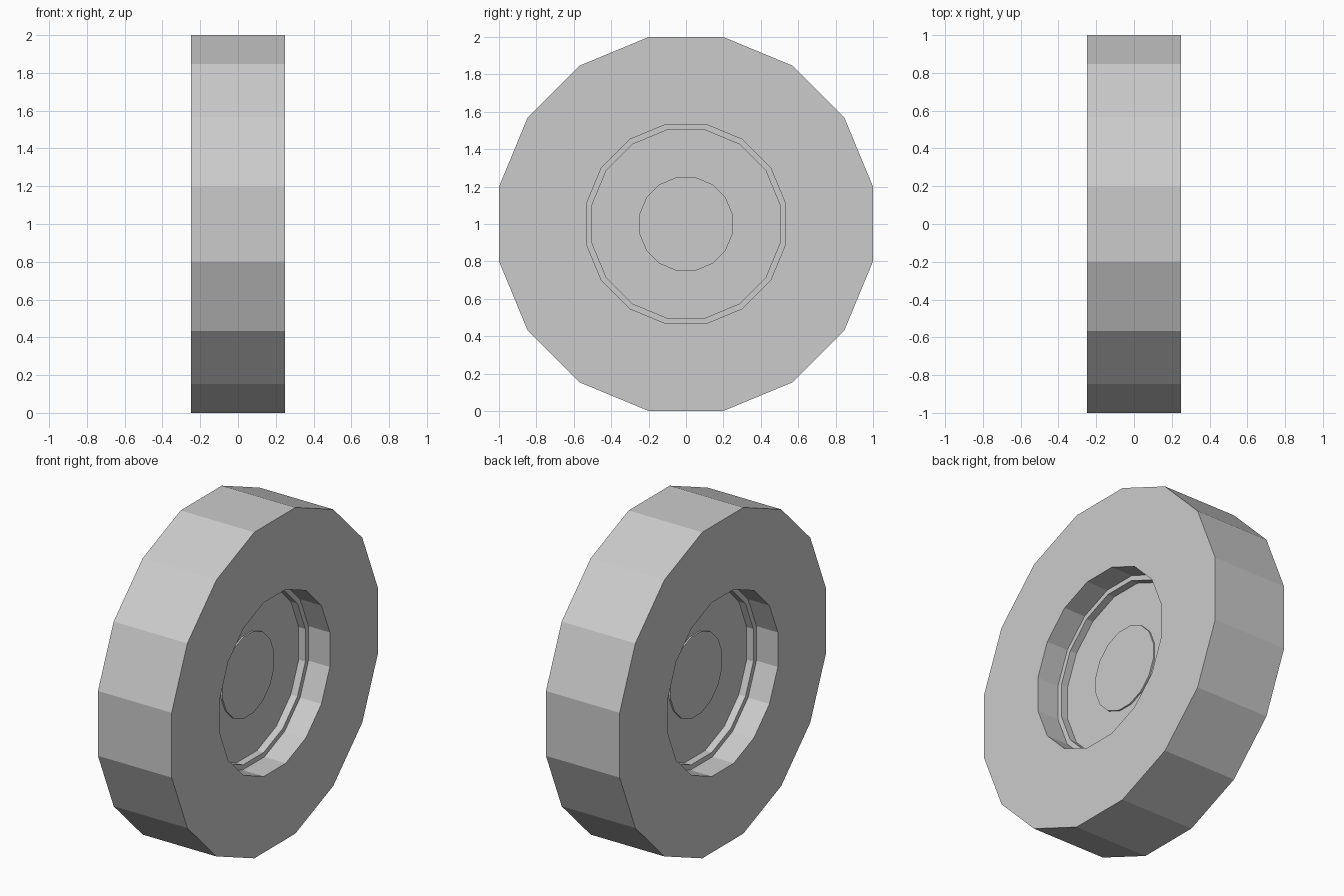
import bpy, bmesh
from math import cos, sin, pi

if "Cube" in bpy.data.objects:
    bpy.data.objects.remove(bpy.data.objects["Cube"])

SIDES = 16
CENTRE_Z = 1.0


def ring(name, half_width, outer, inner=0.0):
    """Flat-faced ring (or solid disc) about the x axis; radii measured to the flats."""
    bm = bmesh.new()
    profile = [(-half_width, outer), (half_width, outer)]
    if inner:
        profile += [(half_width, inner), (-half_width, inner)]
    loops = []
    for x, flat_radius in profile:
        r = flat_radius / cos(pi / SIDES)
        loops.append([bm.verts.new((x, r * cos((i + 0.5) * 2 * pi / SIDES),
                                    r * sin((i + 0.5) * 2 * pi / SIDES)))
                      for i in range(SIDES)])
    pairs = list(zip(loops, loops[1:] + loops[:1])) if inner else [(loops[0], loops[1])]
    for a, b in pairs:
        for i in range(SIDES):
            j = (i + 1) % SIDES
            bm.faces.new((a[i], a[j], b[j], b[i]))
    if not inner:
        for loop in loops:
            bm.faces.new(loop)
    bmesh.ops.recalc_face_normals(bm, faces=bm.faces)
    mesh = bpy.data.meshes.new(name)
    bm.to_mesh(mesh)
    bm.free()
    obj = bpy.data.objects.new(name, mesh)
    obj.location.z = CENTRE_Z
    bpy.context.collection.objects.link(obj)
    return obj


# Broad outer tyre with a deep opening
ring("tyre", 0.25, 1.0, 0.533)
# Narrow rim lip stepping in from the tyre
ring("rim", 0.105, 0.533, 0.503)
# Wheel plate closing the opening
ring("wheel_plate", 0.06, 0.503)
# Slightly raised hub on both sides
ring("hub", 0.07, 0.25)
